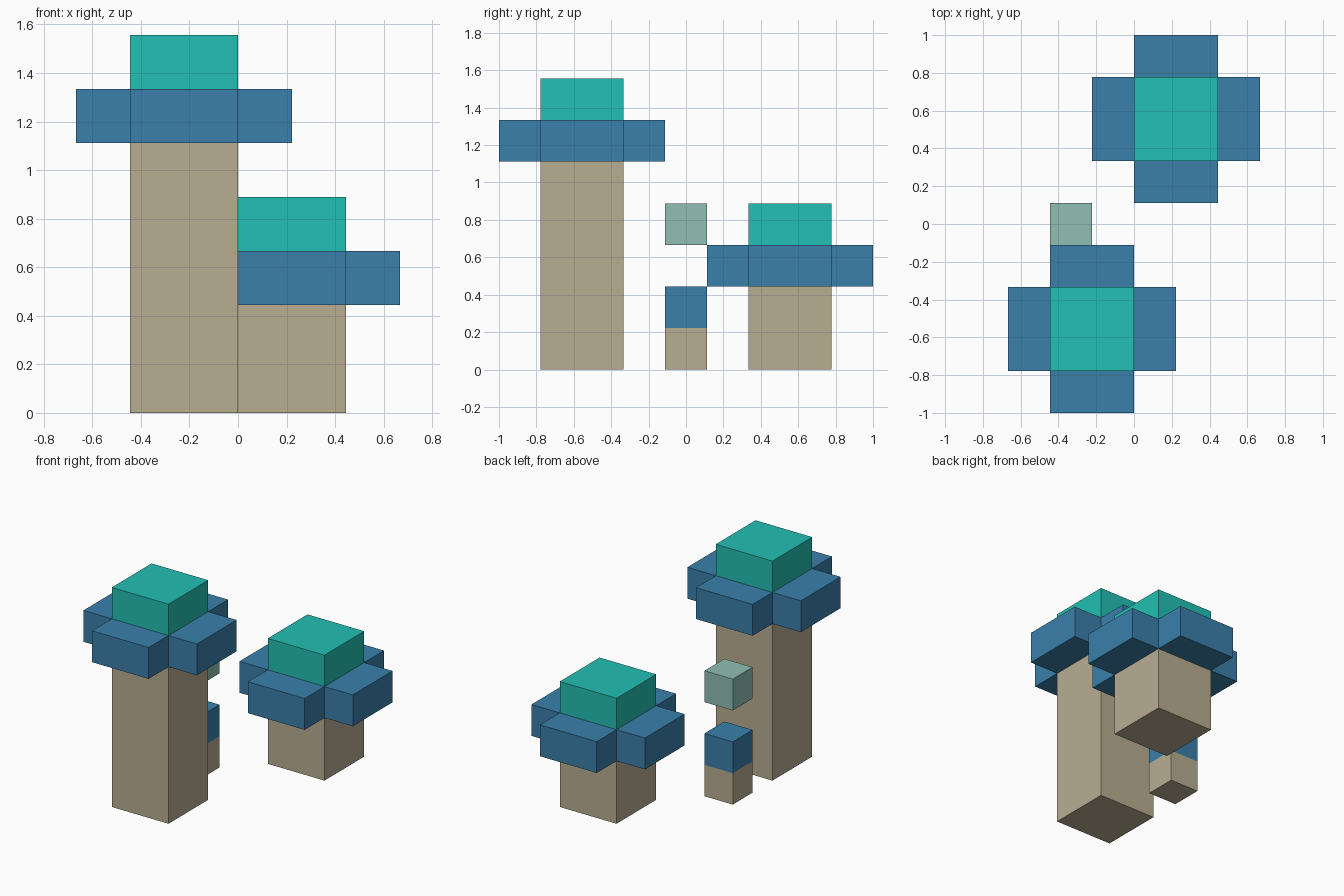
import bpy
import bmesh
from mathutils import Vector

default = bpy.data.objects.get("Cube")
if default:
    bpy.data.objects.remove(default, do_unlink=True)

U = 2 / 9  # one block of the model's grid


def material(name, hex_code):
    def linear(c):
        return c / 12.92 if c <= 0.04045 else ((c + 0.055) / 1.055) ** 2.4
    rgb = [linear(int(hex_code[i:i + 2], 16) / 255) for i in (0, 2, 4)]
    mat = bpy.data.materials.new(name)
    mat.use_nodes = True
    mat.diffuse_color = (*rgb, 1)
    bsdf = next(n for n in mat.node_tree.nodes if n.type == 'BSDF_PRINCIPLED')
    bsdf.inputs["Base Color"].default_value = (*rgb, 1)
    return mat


TAN = material("tan stem", "B8AE92")
BLUE = material("blue cap", "3A80AB")
TEAL = material("teal crown", "22C0B3")
SAGE = material("pale green", "90BFB3")


def finish(name, bm, *mats):
    bmesh.ops.recalc_face_normals(bm, faces=bm.faces)
    mesh = bpy.data.meshes.new(name)
    bm.to_mesh(mesh)
    bm.free()
    for mat in mats:
        mesh.materials.append(mat)
    obj = bpy.data.objects.new(name, mesh)
    bpy.context.collection.objects.link(obj)
    return obj


def prism(name, outline, x, y, bottom, top, *mats, split=None):
    """Extrude an outline upward, all in blocks; faces above split take the second colour."""
    bm = bmesh.new()
    base = bm.faces.new([bm.verts.new(Vector((x + px, y + py, bottom)) * U)
                         for px, py in outline])
    grown = bmesh.ops.extrude_face_region(bm, geom=[base], use_keep_orig=True)
    tops = [g for g in grown["geom"] if isinstance(g, bmesh.types.BMVert)]
    bmesh.ops.translate(bm, verts=tops, vec=(0, 0, (top - bottom) * U))
    if split is not None:
        bmesh.ops.bisect_plane(bm, geom=bm.verts[:] + bm.edges[:] + bm.faces[:],
                               plane_co=(0, 0, split * U), plane_no=(0, 0, 1))
        for face in bm.faces:
            face.material_index = int(face.calc_center_median().z > split * U)
    return finish(name, bm, *mats)


def square(half):
    return [(-half, -half), (half, -half), (half, half), (-half, half)]


# Plus-shaped outline: one arm's corners turned through four quarter turns
cross = []
for sx, sy in ((1, -1), (1, 1), (-1, 1), (-1, -1)):
    corner = [(sx, 2 * sy), (sx, sy), (2 * sx, sy)]
    cross += corner if sx * sy < 0 else corner[::-1]


def mushroom(prefix, x, y, stem_height):
    cap_top = stem_height + 1
    prism(prefix + "_stem", square(1), x, y, 0, stem_height, TAN)
    prism(prefix + "_cap", cross, x, y, stem_height, cap_top, BLUE)
    prism(prefix + "_crown", square(1), x, y, cap_top, cap_top + 1, TEAL)


# Two large mushrooms
mushroom("tall", -1, -2.5, 5)
mushroom("short", 1, 2.5, 2)

# Small two-tone sprout with a block floating above it
prism("small_sprout", square(0.5), -1.5, 0, 0, 2, TAN, BLUE, split=1)
prism("floating_block", square(0.5), -1.5, 0, 3, 4, SAGE)
